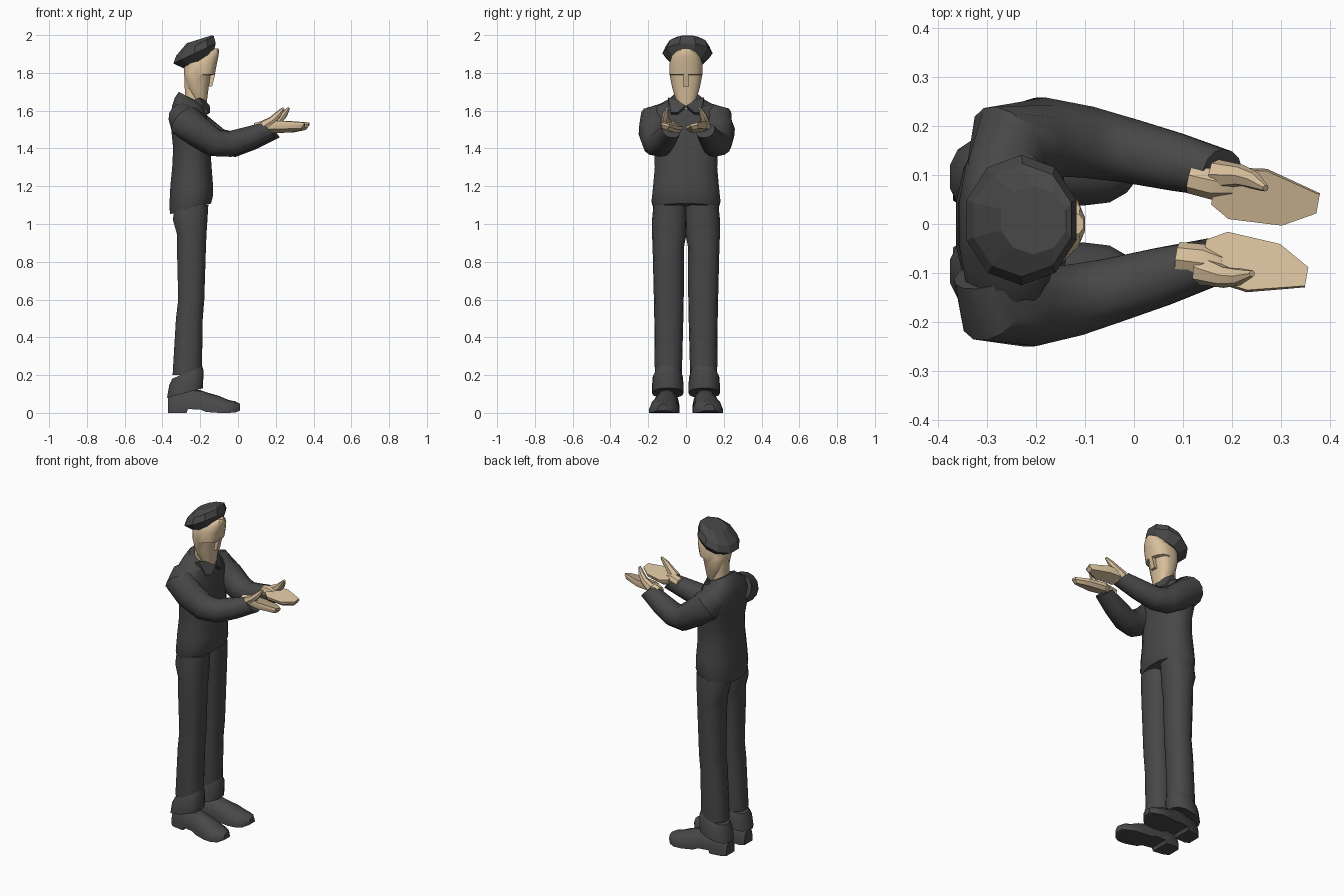
import bpy, bmesh, math
from mathutils import Vector, Matrix

if "Cube" in bpy.data.objects:
    bpy.data.objects.remove(bpy.data.objects["Cube"])


def material(name, rgb):
    m = bpy.data.materials.new(name)
    m.diffuse_color = (*rgb, 1)
    m.use_nodes = True
    m.node_tree.nodes["Principled BSDF"].inputs["Base Color"].default_value = m.diffuse_color
    return m


CLOTH = material("dark_cloth", (0.065, 0.065, 0.065))
SKIN = material("skin", (0.68, 0.52, 0.33))


def make(name, verts, faces, mat, angle):
    bm = bmesh.new()
    vs = [bm.verts.new(v) for v in verts]
    for f in faces:
        bm.faces.new([vs[i] for i in f])
    bmesh.ops.recalc_face_normals(bm, faces=bm.faces)
    me = bpy.data.meshes.new(name)
    bm.to_mesh(me)
    bm.free()
    me.materials.append(mat)
    ob = bpy.data.objects.new(name, me)
    bpy.context.collection.objects.link(ob)
    bpy.ops.object.select_all(action='DESELECT')
    ob.select_set(True)
    bpy.context.view_layer.objects.active = ob
    if angle:
        bpy.ops.object.shade_smooth_by_angle(angle=math.radians(angle))
    return ob


def skin_rings(name, rings, mat, angle=35):
    """Closed solid through equal-length rings of points."""
    n = len(rings[0])
    faces = [(r * n + i, r * n + (i + 1) % n, (r + 1) * n + (i + 1) % n, (r + 1) * n + i)
             for r in range(len(rings) - 1) for i in range(n)]
    faces += [tuple(range(n)), tuple(range((len(rings) - 1) * n, len(rings) * n))]
    return make(name, [p for r in rings for p in r], faces, mat, angle)


def ring(c, u, v, n=14, p=0.85):
    """Superelliptic ring around c with half-axes u and v."""
    c, u, v = Vector(c), Vector(u), Vector(v)
    out = []
    for i in range(n):
        a = 2 * math.pi * (i + 0.5) / n
        k, s = math.cos(a), math.sin(a)
        out.append(c + u * math.copysign(abs(k) ** p, k) + v * math.copysign(abs(s) ** p, s))
    return out


def level(z, x0, x1, y0, y1, rise=0, **kw):
    """Ring lying flat at height z; rise lifts its +x edge."""
    return ring(((x0 + x1) / 2, (y0 + y1) / 2, z), ((x1 - x0) / 2, 0, rise),
                (0, (y1 - y0) / 2, 0), **kw)


def tube(name, pts, radii, mat, n=12, end_lean=0, angle=35):
    pts = [Vector(p) for p in pts]
    rings = []
    for i, p in enumerate(pts):
        t = (pts[min(i + 1, len(pts) - 1)] - pts[max(i - 1, 0)]).normalized()
        u = Vector((0, 0, 1)).cross(t).normalized()
        v = t.cross(u)
        if i == len(pts) - 1:
            v -= t * end_lean
        rings.append(ring(p, u * radii[i], v * radii[i], n, 0.95))
    return skin_rings(name, rings, mat, angle)


# jacket body
torso = [(1.08, -.362, -.142, .172, .028), (1.12, -.365, -.132, .185, .02), (1.2, -.36, -.13, .177, 0),
         (1.3, -.35, -.138, .168, 0), (1.4, -.345, -.145, .172, 0), (1.5, -.355, -.155, .19, 0),
         (1.58, -.358, -.165, .195, 0), (1.625, -.35, -.175, .16, 0), (1.65, -.335, -.18, .105, -.02),
         (1.665, -.315, -.18, .075, -.035)]
skin_rings("jacket", [level(z, a, b, -h, h, r, n=16) for z, a, b, h, r in torso], CLOTH)

# trousers, cuffs, shoes and collar flaps, one per side
leg = [(1.1, -.34, -.155, -.005, .172), (1.02, -.346, -.16, -.005, .18), (.95, -.326, -.165, -.003, .18),
       (.88, -.325, -.168, .01, .177), (.6, -.318, -.177, .012, .17), (.5, -.33, -.185, .014, .168),
       (.2, -.348, -.19, .022, .165)]
cuff = [(.215, -.35, -.188, .025, .162, .035), (.185, -.366, -.18, .015, .178, .038),
        (.105, -.378, -.184, .013, .18, .026), (.11, -.35, -.2, .03, .16, .02)]
shoe = [(-.37, .088, .04, 0, .09), (-.345, .09, .056, 0, .12), (-.272, .097, .06, 0, .125),
        (-.265, .098, .06, .02, .125), (-.2, .105, .064, .018, .12), (-.17, .108, .068, .005, .11),
        (-.1, .115, .077, 0, .09), (-.05, .12, .076, 0, .068), (-.015, .122, .058, .002, .062),
        (.01, .123, .028, .012, .048)]
for side, s in (("left", 1), ("right", -1)):
    skin_rings(side + "_trouser_leg", [level(z, a, b, s * c, s * d) for z, a, b, c, d in leg], CLOTH)
    skin_rings(side + "_trouser_cuff", [level(z, a, b, s * c, s * d, r) for z, a, b, c, d, r in cuff], CLOTH)
    rings = []
    for x, y, h, lo, hi in shoe:
        m = (hi - lo)
        section = [(-1, 0), (1, 0), (1, .3), (.85, .65), (.45, .95), (0, 1), (-.45, .95), (-.85, .65), (-1, .3)]
        rings.append([(x, s * (y + k * h), lo + q * m) for k, q in section])
    skin_rings(side + "_shoe", rings, CLOTH, 40)
    flap = [(-.215, .095, 1.665), (-.165, .08, 1.585), (-.155, .045, 1.585), (-.158, .003, 1.622), (-.19, .05, 1.655)]
    skin_rings(side + "_collar_flap",
               [[(x + d, s * y, z + d * .6) for x, y, z in flap] for d in (-.015, .008)], CLOTH, 0)

# sleeves bent at the elbow, reaching forward
arm = [(-.27, .10, 1.57), (-.255, .165, 1.545), (-.19, .178, 1.49), (-.10, .168, 1.43),
       (-.02, .152, 1.423), (.08, .128, 1.455), (.18, .103, 1.495)]
radii = [.075, .09, .082, .075, .068, .061, .05]
tube("left_sleeve", arm, radii, CLOTH, 14, .45)
tube("right_sleeve", [(x - .025, -(y - .004 * i), z) for i, (x, y, z) in enumerate(arm)],
     radii, CLOTH, 14, .45)


# open hands, palms up
def hand(side, s, wrist):
    place = (Matrix.Translation(wrist) @ Matrix.Rotation(math.radians(-10), 4, 'Z')
             @ Matrix.Diagonal((1, s, 1, 1)) @ Matrix.Rotation(math.radians(15), 4, 'X'))
    outline = [(0, -.04), (.04, -.064), (.15, -.058), (.215, -.02), (.215, .02), (.1, .05), (0, .036)]
    low = [(x * .93, y * .75, -.02 + .09 * max(0, x - .12)) for x, y in outline]
    mid = [(x, y, .002 + .06 * max(0, x - .12)) for x, y in outline]
    top = [(x, y, .02) for x, y in outline]
    parts = [skin_rings(side + "_palm", [low, mid, top], SKIN, 25),
             tube(side + "_wrist", [(-.05, 0, -.01), (0, 0, 0), (.04, 0, .003)], [.032, .034, .02], SKIN, 8),
             tube(side + "_thumb", [(0, .02, .0), (.05, .034, .03), (.078, .036, .06), (.104, .034, .095)],
                  [.03, .022, .018, .007], SKIN, 7)]
    for ob in parts:
        ob.data.transform(place)
        if s < 0:
            ob.data.flip_normals()


hand("left", 1, (.165, .083, 1.513))
hand("right", -1, (.14, -.075, 1.513))

# neck and head with a stepped brow
skin_rings("neck", [level(z, a, b, -.055, .055, n=12) for z, a, b in
                    ((1.58, -.29, -.19), (1.68, -.282, -.2), (1.78, -.285, -.2))], SKIN)
head = [(1.608, -.205, -.168, .034), (1.65, -.24, -.164, .052), (1.72, -.272, -.155, .074),
        (1.788, -.286, -.145, .088), (1.792, -.286, -.122, .09), (1.85, -.288, -.11, .089),
        (1.89, -.28, -.102, .076), (1.915, -.265, -.099, .055), (1.928, -.24, -.102, .03)]
skin_rings("head", [level(z, a, b, -h, h, n=16, p=.8) for z, a, b, h in head], SKIN, 30)

# nose
skin_rings("nose", [[(a, -h, z), (b, -h, z), (b, h, z), (a, h, z)] for z, a, b, h in
                    ((1.727, -.18, -.137, .017), (1.8, -.17, -.119, .014))], SKIN, 0)

# tilted soft cap: front is higher than the back
cap = [(-.21, 1.857, .08, .035, .088), (-.23, 1.903, .118, .056, .133),
       (-.228, 1.942, .105, .055, .115), (-.205, 1.978, .07, .022, .07)]
skin_rings("cap", [ring((x, .008, z), (r, 0, rise), (0, h, 0), 10, 1) for x, z, r, rise, h in cap], CLOTH, 0)
